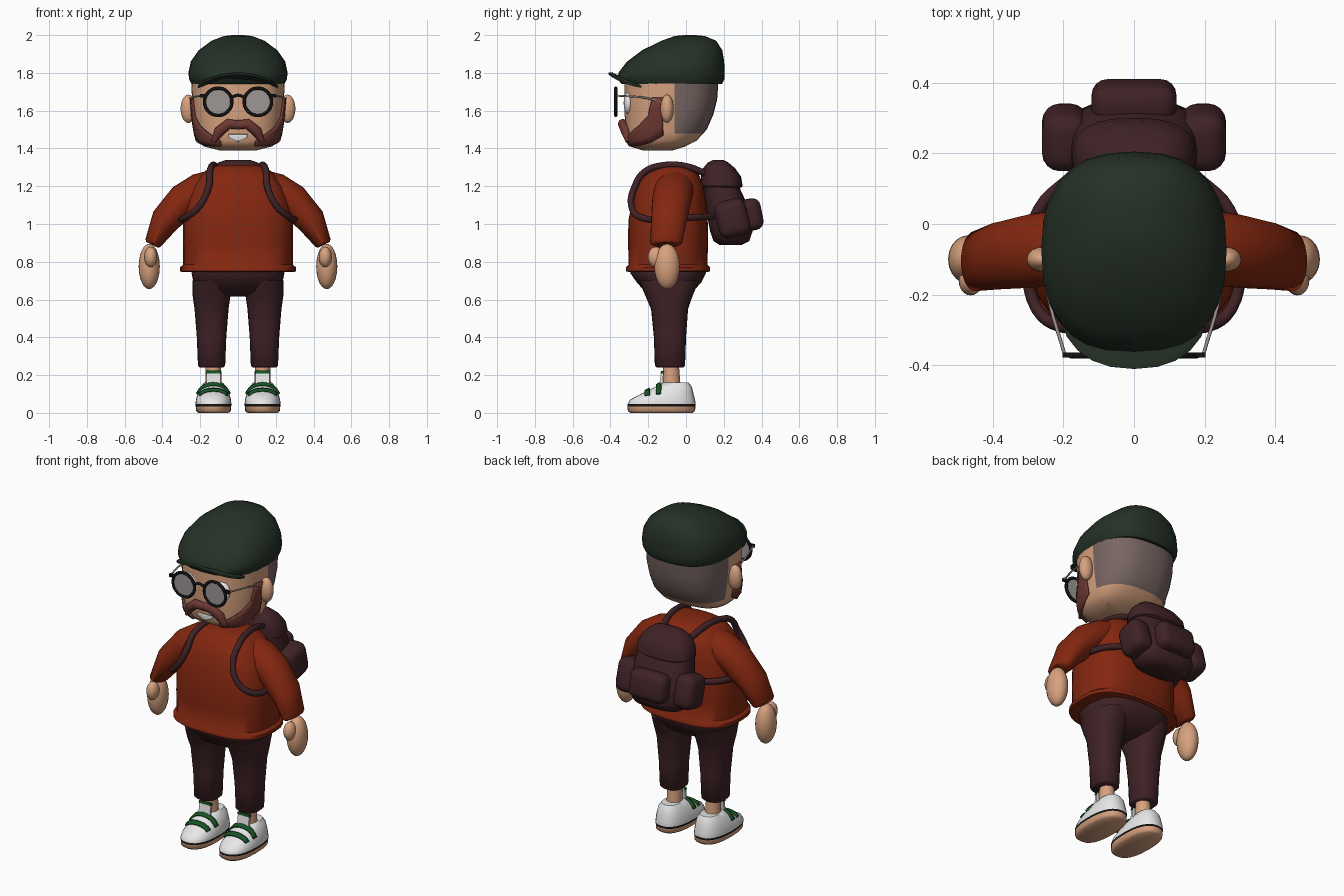
import bpy, bmesh
from math import sin, cos, pi, radians, copysign
from mathutils import Vector, Matrix
from mathutils.bvhtree import BVHTree

if "Cube" in bpy.data.objects:
    bpy.data.objects.remove(bpy.data.objects["Cube"])


def material(name, *rgb):
    m = bpy.data.materials.new(name)
    m.use_nodes = True
    m.diffuse_color = (*rgb, 1)
    m.node_tree.nodes["Principled BSDF"].inputs["Base Color"].default_value = (*rgb, 1)
    return m


skin = material("skin", .68, .36, .21)
stubble = material("shaved_hair", .19, .135, .125)
beard_brown = material("beard_brown", .155, .04, .032)
cap_green = material("dark_green", .018, .03, .019)
rust = material("rust_red", .23, .02, .005)
maroon = material("dark_maroon", .05, .016, .019)
white = material("white", .85, .85, .85)
black = material("black", .006, .006, .006)
grey = material("lens_grey", .34, .31, .3)
green = material("stripe_green", .008, .09, .018)


def finish(name, bm, mats, rule=None):
    """Turn a bmesh into a shaded object, colouring faces by a rule."""
    bmesh.ops.recalc_face_normals(bm, faces=bm.faces)
    me = bpy.data.meshes.new(name)
    bm.to_mesh(me)
    bm.free()
    for m in mats if isinstance(mats, list) else [mats]:
        me.materials.append(m)
    if rule:
        for p in me.polygons:
            p.material_index = rule(p.center)
    ob = bpy.data.objects.new(name, me)
    bpy.context.collection.objects.link(ob)
    bpy.ops.object.select_all(action='DESELECT')
    bpy.context.view_layer.objects.active = ob
    ob.select_set(True)
    bpy.ops.object.shade_smooth_by_angle(angle=radians(50))
    return ob


def loft(name, rings, mats, power=2, sides=24, rule=None, cuts=()):
    """Skin superellipse rings, each given as centre and two half axes."""
    bm = bmesh.new()
    loops = []
    for c, u, v in rings:
        loop = []
        for i in range(sides):
            a = 2 * pi * i / sides
            p, q = (copysign(abs(t) ** (2 / power), t) for t in (cos(a), sin(a)))
            loop.append(bm.verts.new(c + u * p + v * q))
        loops.append(loop)
    for lo, hi in zip(loops, loops[1:]):
        for i in range(sides):
            j = (i + 1) % sides
            bm.faces.new((lo[i], lo[j], hi[j], hi[i]))
    bm.faces.new(loops[0])
    bm.faces.new(loops[-1])
    for co, no in cuts:
        bmesh.ops.bisect_plane(bm, geom=bm.verts[:] + bm.edges[:] + bm.faces[:],
                               plane_co=co, plane_no=no)
    return finish(name, bm, mats, rule)


def stack(name, rows, mats, x=0, power=2.4, **kw):
    """Horizontal rings: height, y centre, half width, half depth."""
    return loft(name, [(Vector((x, y, z)), Vector((w, 0, 0)), Vector((0, d, 0)))
                       for z, y, w, d in rows], mats, power, **kw)


def limb(name, joints, mats):
    """Rings square to a path: point, half thickness, half depth."""
    pts = [Vector(j[0]) for j in joints]
    rings = []
    for i, (_, w, d) in enumerate(joints):
        along = pts[min(i + 1, len(pts) - 1)] - pts[max(i - 1, 0)]
        rings.append((pts[i], along.cross(Vector((0, 1, 0))).normalized() * w, Vector((0, d, 0))))
    return loft(name, rings, mats)


def ball(name, loc, size, mat):
    bm = bmesh.new()
    bmesh.ops.create_uvsphere(bm, u_segments=20, v_segments=12, radius=1,
                              matrix=Matrix.Translation(loc) @ Matrix.Diagonal((*size, 1)))
    return finish(name, bm, mat)


def block(name, loc, half, mat, tilt=0, round_off=0):
    bm = bmesh.new()
    bmesh.ops.create_cube(bm, size=2, matrix=Matrix.Translation(loc)
                          @ Matrix.Rotation(tilt, 4, 'X') @ Matrix.Diagonal((*half, 1)))
    if round_off:
        bmesh.ops.bevel(bm, geom=bm.edges[:], offset=round_off, segments=4,
                        profile=.5, affect='EDGES')
    return finish(name, bm, mat)


def wire(name, points, radius, mat, cyclic=False):
    cu = bpy.data.curves.new(name, 'CURVE')
    cu.dimensions = '3D'
    cu.bevel_depth, cu.bevel_resolution, cu.resolution_u = radius, 2, 5
    cu.use_fill_caps = True
    sp = cu.splines.new('BEZIER')
    sp.bezier_points.add(len(points) - 1)
    for b, p in zip(sp.bezier_points, points):
        b.co = p
        b.handle_left_type = b.handle_right_type = 'AUTO'
    sp.use_cyclic_u = cyclic
    cu.materials.append(mat)
    bpy.context.collection.objects.link(bpy.data.objects.new(name, cu))


def drape(name, target, grid, mat, lift=.008):
    """Lay a thin sheet on a target; grid holds rows of ray origin and direction."""
    me = target.data
    tree = BVHTree.FromPolygons([v.co for v in me.vertices], [p.vertices for p in me.polygons])
    bm = bmesh.new()
    rows = []
    for line in grid:
        rows.append([bm.verts.new(tree.ray_cast(o, d)[0] + d * lift) for o, d in line])
    for a, b in zip(rows, rows[1:]):
        for i in range(len(a) - 1):
            bm.faces.new((a[i], a[i + 1], b[i + 1], b[i]))
    mod = finish(name, bm, mat).modifiers.new("thickness", 'SOLIDIFY')
    mod.thickness, mod.offset = lift * 1.5, 0


def face_grid(columns, s=1, steps=4):
    """Rays around the head from columns of angle, top and bottom height."""
    grid = []
    for a, b in zip(columns, columns[1:]):
        for k in range(steps + (b is columns[-1])):
            ang, top, low = (p + (q - p) * k / steps for p, q in zip(a, b))
            d = Vector((s * sin(radians(ang)), -cos(radians(ang)), 0))
            grid.append([(Vector((0, -.08, top + (low - top) * i / 4)), d) for i in range(5)])
    return grid


# Head with shaved hair behind the ears
head = stack("head", [(1.39, -.15, .1, .08), (1.41, -.15, .18, .145), (1.44, -.13, .212, .185),
                      (1.5, -.105, .226, .215), (1.58, -.09, .237, .235), (1.66, -.08, .244, .245),
                      (1.8, -.075, .248, .25)], [skin, stubble], power=2.6, sides=32,
             cuts=[((0, -.06, 0), (0, 1, 0)), ((0, 0, 1.48), (0, 0, 1))],
             rule=lambda c: int(c.y > -.06 and c.z > 1.48))
drape("teeth", head, face_grid([(-12, 1.475, 1.46), (0, 1.475, 1.435), (12, 1.475, 1.46)]),
      white, .004)

# Flat cap and visor
stack("cap", [(1.74, -.075, .245, .265), (1.77, -.08, .26, .285), (1.805, -.075, .262, .28),
              (1.86, -.055, .25, .257), (1.92, -.02, .208, .212), (1.97, .015, .14, .145),
              (1.995, .02, .075, .08), (2, .02, .03, .03)], cap_green, power=2.5, sides=28)
visor = stack("cap_visor", [(1.785, -.21, .2, .18), (1.79, -.21, .215, .2),
                            (1.8, -.21, .215, .2), (1.805, -.21, .2, .18)], cap_green, power=2.3)
for v in visor.data.vertices:
    v.co.z += -v.co.x ** 2 - .15 * (v.co.y + .4)

for s, side in ((1, "left"), (-1, "right")):
    # Ear, eye, beard and moustache
    ball(side + "_ear", (s * .262, -.1, 1.61), (.042, .035, .075), skin)
    ball(side + "_eye", (s * .1, -.305, 1.64), (.06, .025, .06), white)
    drape(side + "_beard", head, face_grid([(80, 1.67, 1.47), (68, 1.67, 1.44), (62, 1.57, 1.43),
          (50, 1.52, 1.42), (36, 1.48, 1.415), (22, 1.44, 1.415)], s), beard_brown)
    limb(side + "_moustache", [((0, -.33, 1.525), .024, .02), ((s * .05, -.335, 1.53), .027, .025),
         ((s * .1, -.32, 1.49), .028, .025), ((s * .13, -.305, 1.435), .012, .015)], beard_brown)

    # Round glasses
    cx, cz, r = s * .105, 1.647, .072
    wire(side + "_rim", [(cx + r * cos(k * pi / 4), -.372, cz + r * sin(k * pi / 4))
                         for k in range(8)], .009, black, True)
    loft(side + "_lens", [(Vector((cx, y, cz)), Vector((r, 0, 0)), Vector((0, 0, r)))
                          for y in (-.374, -.37)], grey)
    block(side + "_hinge", (s * .188, -.37, 1.68), (.014, .007, .009), black)
    wire(side + "_temple", [(s * .196, -.37, 1.68), (s * .243, -.2, 1.665),
                            (s * .25, -.12, 1.64)], .005, grey)

    # Sleeve, hand and thumb
    limb(side + "_sleeve", [((s * .1, -.06, 1.215), .08, .09), ((s * .2, -.065, 1.18), .09, .105),
         ((s * .285, -.075, 1.125), .092, .105), ((s * .385, -.09, 1.02), .078, .095),
         ((s * .45, -.105, .9), .045, .085), ((s * .455, -.105, .89), .035, .07)], rust)
    ball(side + "_hand", (s * .47, -.1, .775), (.056, .068, .12), skin)
    ball(side + "_thumb", (s * .462, -.16, .825), (.034, .042, .055), skin)

    # Trouser leg, ankle and shoe
    stack(side + "_trouser_leg", [(.24, -.085, .062, .07), (.25, -.085, .072, .08),
          (.4, -.085, .078, .085), (.55, -.087, .09, .098), (.62, -.09, .1, .125),
          (.7, -.09, .1, .16)], maroon, x=s * .14)
    stack(side + "_ankle", [(.12, -.075, .045, .048), (.26, -.08, .04, .042)], skin, x=s * .13, power=2)
    shoe = stack(side + "_shoe", [(0, -.13, .08, .165), (.01, -.13, .092, .178), (.034, -.13, .094, .18),
                 (.046, -.13, .095, .181), (.07, -.124, .093, .172), (.1, -.1, .085, .14),
                 (.135, -.068, .07, .1), (.16, -.055, .05, .07)], [skin, black, white], x=s * .13,
                 rule=lambda c: 0 if c.z < .034 else 1 if c.z < .046 else 2)
    for n, y in (("front", -.205), ("rear", -.145)):
        drape(f"{side}_{n}_shoe_strap", shoe,
              [[(Vector((s * .13, y + t, .05)), Vector((s * cos(a), 0, sin(a))))
                for t in (-.013, .013)] for a in (radians(30 + 12 * k) for k in range(11))], green, .006)
    block(side + "_shoe_tongue", (s * .13, -.13, .18), (.038, .007, .042), white, -.15)
    block(side + "_tongue_trim", (s * .13, -.126, .215), (.041, .008, .007), green, -.15)

    # Backpack strap and side pocket
    wire(side + "_backpack_strap", [(s * x, y, z) for x, y, z in (
        (.09, .12, 1.26), (.12, 0, 1.305), (.135, -.12, 1.31), (.15, -.22, 1.275), (.155, -.27, 1.2),
        (.2, -.29, 1.1), (.275, -.24, 1.035), (.298, -.1, 1.03), (.27, .04, 1.035),
        (.17, .14, 1.04))], .018, maroon)
    block(side + "_side_pocket", (s * .195, .245, 1.03), (.065, .085, .1), maroon, .25, .05)

wire("glasses_bridge", [(-.035, -.372, 1.67), (0, -.374, 1.682), (.035, -.372, 1.67)], .008, black)

# Sweater and trouser seat
stack("sweater", [(.745, -.095, .29, .205), (.75, -.095, .308, .223), (.77, -.095, .308, .223),
                  (.785, -.095, .29, .208), (.9, -.095, .292, .212), (1.02, -.095, .29, .21),
                  (1.12, -.09, .27, .195), (1.2, -.085, .24, .178), (1.27, -.08, .185, .145),
                  (1.3, -.08, .15, .105), (1.312, -.08, .1, .06)], rust, power=2.7, sides=28)
stack("trouser_seat", [(.615, -.09, .13, .06), (.64, -.09, .2, .125), (.69, -.09, .236, .17),
                       (.74, -.095, .246, .2), (.76, -.095, .24, .2)], maroon, power=2.6)

# Backpack body, lid and front pocket
stack("backpack_body", [(.89, .235, .1, .06), (.91, .24, .16, .095), (.96, .24, .187, .112),
                        (1.08, .22, .185, .115), (1.2, .185, .165, .095)], maroon, power=2.8)
stack("backpack_lid", [(1.185, .19, .15, .09), (1.2, .19, .175, .11), (1.25, .185, .168, .107),
                       (1.295, .175, .14, .085), (1.325, .17, .105, .055),
                       (1.34, .17, .06, .025)], maroon, power=2.6)
block("backpack_front_pocket", (0, .345, 1.05), (.12, .058, .085), maroon, .2, .045)
